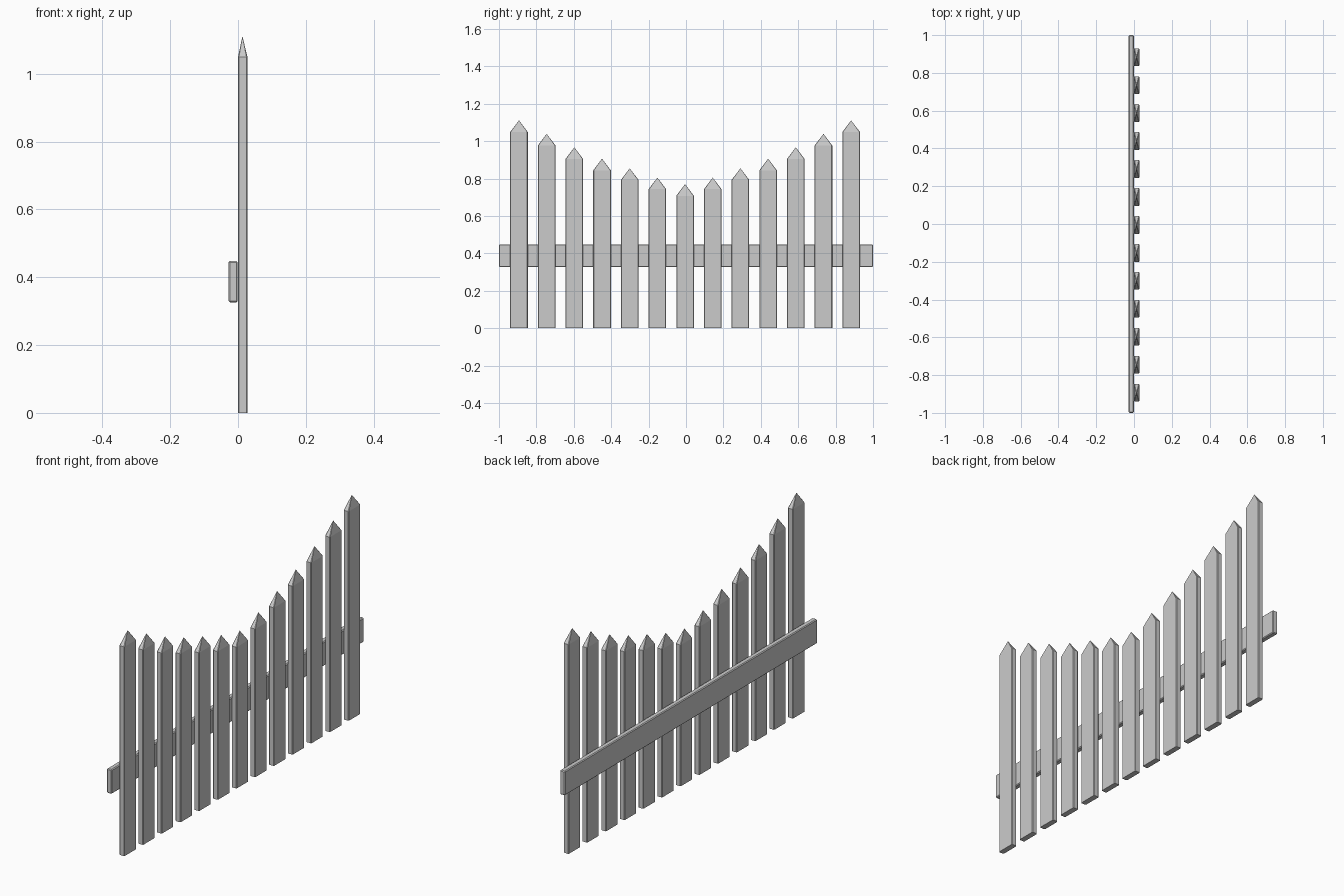
import bpy, bmesh

if "Cube" in bpy.data.objects:
    bpy.data.objects.remove(bpy.data.objects["Cube"])

W, D, BEV, TIP = 0.094, 0.028, 0.003, 0.062   # picket width, depth, chamfer, point height
STEP, OFFSET = 0.148, -0.005                  # picket spacing and row centre
TIPS = [0.77, 0.805, 0.855, 0.906, 0.967, 1.039, 1.111]  # heights, middle to end


def finish(name, bm):
    bmesh.ops.recalc_face_normals(bm, faces=bm.faces)
    mesh = bpy.data.meshes.new(name)
    bm.to_mesh(mesh)
    bm.free()
    obj = bpy.data.objects.new(name, mesh)
    bpy.context.collection.objects.link(obj)
    return obj


# pointed picket with chamfered upright edges
def picket(name, y, top):
    bm = bmesh.new()
    h, w = D / 2, W / 2
    section = [(h - BEV, -w), (h, -w + BEV), (h, w - BEV), (h - BEV, w),
               (-h + BEV, w), (-h, w - BEV), (-h, -w + BEV), (-h + BEV, -w)]
    rings = [[bm.verts.new((h + px, y + py, z)) for px, py in section]
             for z in (0, top - TIP)]
    apex = bm.verts.new((h - 0.001, y, top))
    bm.faces.new(rings[0])
    for i in range(8):
        j = (i + 1) % 8
        bm.faces.new((rings[0][i], rings[0][j], rings[1][j], rings[1][i]))
        bm.faces.new((rings[1][i], rings[1][j], apex))
    finish(name, bm)


for i in range(-6, 7):
    picket(f"picket_{i + 7:02d}", OFFSET + STEP * i, TIPS[abs(i)])

# horizontal rail behind the pickets
bm = bmesh.new()
bmesh.ops.create_cube(bm, size=1)
bmesh.ops.scale(bm, vec=(0.027, 2.0, 0.122), verts=bm.verts)
bmesh.ops.translate(bm, vec=(-0.0145, 0, 0.387), verts=bm.verts)
bmesh.ops.bevel(bm, geom=bm.edges[:], offset=0.004, segments=1,
                profile=0.5, affect='EDGES')
finish("rail", bm)
